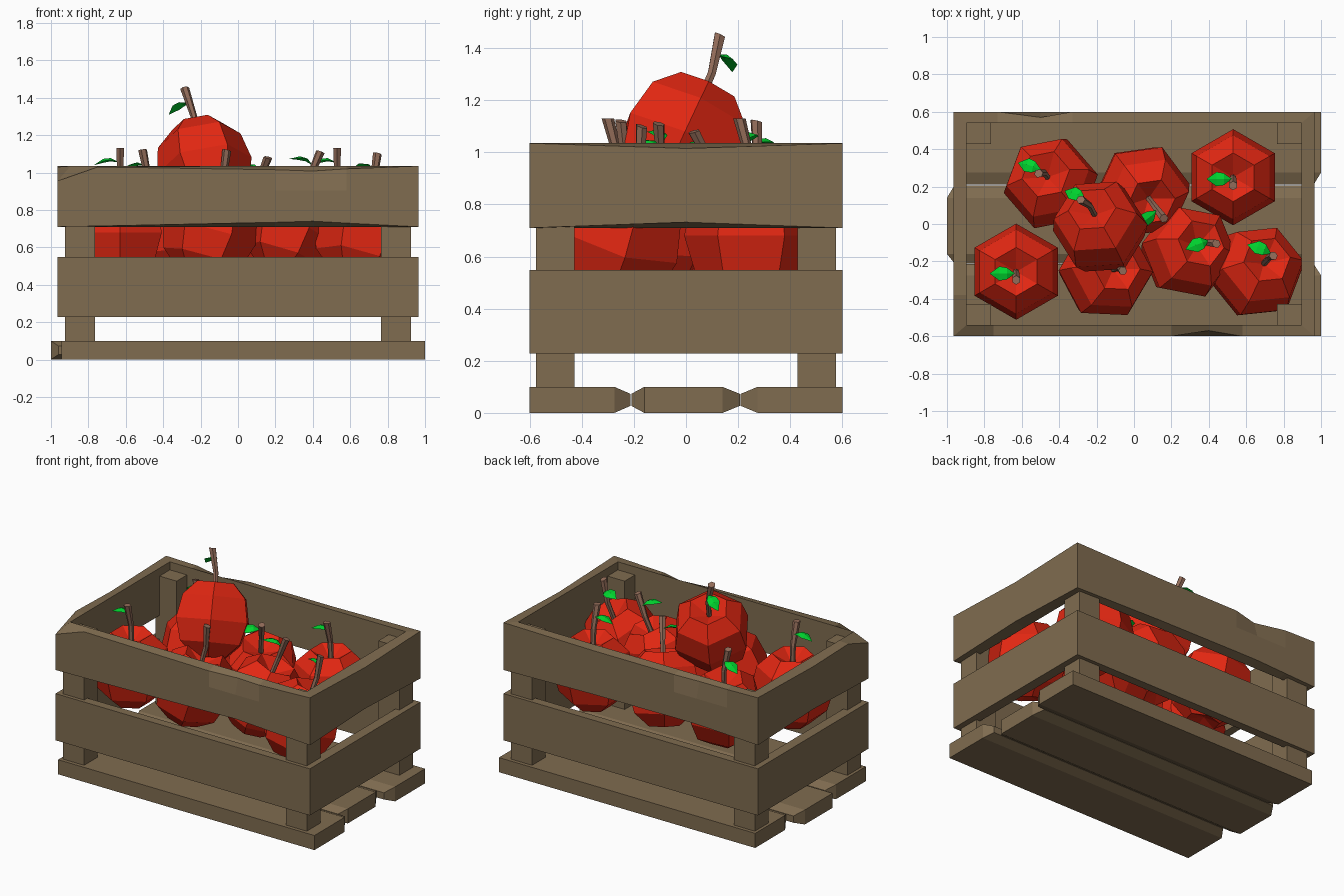
import bpy, bmesh, math
from mathutils import Vector, Matrix

if "Cube" in bpy.data.objects:
    bpy.data.objects.remove(bpy.data.objects["Cube"])


def material(name, rgb):
    m = bpy.data.materials.new(name)
    m.diffuse_color = (*rgb, 1)
    m.use_nodes = True
    m.node_tree.nodes["Principled BSDF"].inputs["Base Color"].default_value = m.diffuse_color
    return m


WOOD = material("crate wood", (0.215, 0.150, 0.080))
RED = material("apple red", (0.76, 0.020, 0.006))
BROWN = material("stem brown", (0.29, 0.150, 0.100))
GREEN = material("leaf green", (0.0, 0.66, 0.028))


def loft(bm, sections, mat=0, closed=False):
    """Skin a row of equal-sized point rings; cap the ends unless closed."""
    rings = [[bm.verts.new(p) for p in s] for s in sections]
    n = len(rings[0])
    faces = []
    for i in range(len(rings) if closed else len(rings) - 1):
        a, b = rings[i], rings[(i + 1) % len(rings)]
        for j in range(n):
            k = (j + 1) % n
            faces.append(bm.faces.new((a[j], a[k], b[k], b[j])))
    if not closed:
        faces += [bm.faces.new(rings[0]), bm.faces.new(rings[-1])]
    for f in faces:
        f.material_index = mat


def finish(bm, name, mats, matrix=None):
    bmesh.ops.remove_doubles(bm, verts=bm.verts, dist=0.0005)
    bmesh.ops.recalc_face_normals(bm, faces=bm.faces)
    if matrix:
        bm.transform(matrix)
    me = bpy.data.meshes.new(name)
    bm.to_mesh(me)
    bm.free()
    for m in mats:
        me.materials.append(m)
    ob = bpy.data.objects.new(name, me)
    bpy.context.collection.objects.link(ob)
    return ob


# Floor boards: (y, z inset, x inset) stations, bevelled where boards meet
def floor_board(name, x0, x1, stations):
    bm = bmesh.new()
    loft(bm, [[(x0 + e, y, t), (x1 - e, y, t), (x1 - e, y, 0.1 - t), (x0 + e, y, 0.1 - t)]
              for y, t, e in stations])
    finish(bm, name, [WOOD])


floor_board("front_floor_board", -0.945, 1.0, [(-0.6, 0, 0), (-0.275, 0, 0), (-0.213, 0.027, 0.04)])
floor_board("back_floor_board", -0.945, 1.0, [(0.6, 0, 0), (0.275, 0, 0), (0.21, 0.027, 0.04)])
floor_board("middle_floor_board", -1.0, 0.945,
            [(-0.21, 0.027, 0.04), (-0.16, 0, 0), (0.14, 0, 0), (0.207, 0.027, 0.04)])

# Corner posts
for sx, nx in ((-1, "left"), (1, "right")):
    for sy, ny in ((-1, "front"), (1, "back")):
        bm = bmesh.new()
        loft(bm, [[(sx * x, sy * y, z) for x, y in ((0.925, 0.575), (0.925, 0.428), (0.765, 0.428), (0.765, 0.575))]
                  for z in (0.1, 0.98)])
        finish(bm, f"{ny}_{nx}_post", [WOOD])


# Slat rings: (x, y, outer bottom z, outer top z, depth of dent at the top)
def slat_ring(name, points, zb, zt):
    bm = bmesh.new()
    sections = []
    for x, y, b, t, d in points:
        ix, iy = max(-0.895, min(0.895, x)), max(-0.54, min(0.54, y))
        oy = y * (1 - d / 0.6)
        sections.append([(x, y, b), (x, y, zt - 0.13), (x, oy, t), (ix, iy, zt), (ix, iy, zb)])
    loft(bm, sections, closed=True)
    finish(bm, name, [WOOD])


slat_ring("lower_slats", [(x, y, 0.228, 0.548, 0) for x, y in
                          ((-0.965, -0.6), (0.965, -0.6), (0.965, 0.6), (-0.965, 0.6))], 0.228, 0.548)
slat_ring("upper_slats", [
    (-0.965, -0.6, 0.71, 0.955, 0), (-0.75, -0.6, 0.714, 1.03, 0), (0.2, -0.6, 0.734, 1.015, 0),
    (0.4, -0.6, 0.74, 1.008, 0.03), (0.58, -0.6, 0.73, 1.02, 0), (0.965, -0.6, 0.71, 1.035, 0),
    (0.965, 0.0, 0.732, 1.015, 0), (0.965, 0.6, 0.71, 1.035, 0),
    (0.3, 0.6, 0.725, 1.025, 0), (-0.33, 0.6, 0.73, 1.025, 0), (-0.5, 0.6, 0.73, 1.012, 0.03),
    (-0.73, 0.6, 0.72, 1.03, 0), (-0.965, 0.6, 0.71, 1.035, 0),
    (-0.965, 0.0, 0.728, 1.02, 0), (-0.965, -0.38, 0.715, 1.03, 0)], 0.71, 1.035)


# Apples: six-sided body with a dimple, bent stem and one leaf
PROFILE = [(0.0001, 0.165), (0.13, 0.24), (0.225, 0.15), (0.257, 0.0),
           (0.215, -0.14), (0.11, -0.23), (0.0001, -0.2)]
STEM = [(0, 0.16, 0.016), (-0.006, 0.30, 0.018), (-0.045, 0.45, 0.024)]
LEAF = [(-0.01, 0.003, 0.375), (-0.05, 0.032, 0.388), (-0.09, 0.038, 0.382), (-0.14, 0.002, 0.36)]
TIP, LEAF_MID = Vector((0, -0.045, 0.45)), Vector((-0.085, -0.01, 0.375))


def ring(r, z, y=0, n=6):
    return [(r * math.cos(math.pi / 2 + 2 * math.pi * k / n),
             y + r * math.sin(math.pi / 2 + 2 * math.pi * k / n), z) for k in range(n)]


def frame(a, b):
    e1 = a.normalized()
    e2 = (b - e1 * b.dot(e1)).normalized()
    return Matrix((e1, e2, e1.cross(e2))).transposed()


def apple(name, x, y, tip, leaf):
    """Pose the apple so its stem tip and leaf land on the given points."""
    flat = math.hypot(tip[0] - x, tip[1] - y)
    c = Vector((x, y, tip[2] - math.sqrt(TIP.length_squared - flat ** 2)))
    rot = frame(Vector(tip) - c, Vector(leaf) - c) @ frame(TIP, LEAF_MID).transposed()
    bm = bmesh.new()
    loft(bm, [ring(r, z) for r, z in PROFILE], 0)
    loft(bm, [ring(r, z, sy) for sy, z, r in STEM], 1)
    loft(bm, [[(lx, -0.01 + w, z), (lx, -0.01, z + w * 0.3), (lx, -0.01 - w, z), (lx, -0.01, z - w * 0.25)]
              for lx, w, z in LEAF], 2)
    bmesh.ops.dissolve_degenerate(bm, dist=0.0005, edges=bm.edges)
    finish(bm, name, [RED, BROWN, GREEN], Matrix.Translation(c) @ rot.to_4x4())


APPLES = [
    (-0.63, -0.255, (-0.63, -0.30, 1.13), (-0.715, -0.265, 1.055)),
    (0.53, 0.25, (0.53, 0.205, 1.13), (0.445, 0.24, 1.055)),
    (-0.445, 0.215, (-0.51, 0.27, 1.12), (-0.565, 0.31, 1.03)),
    (0.045, 0.18, (0.16, 0.03, 1.08), (0.075, 0.04, 1.00)),
    (-0.155, -0.26, (-0.06, -0.25, 1.12), (-0.13, -0.19, 1.04)),
    (0.285, -0.15, (0.44, -0.105, 1.11), (0.335, -0.115, 1.06)),
    (0.655, -0.26, (0.745, -0.17, 1.10), (0.66, -0.12, 1.045)),
    (-0.18, -0.02, (-0.285, 0.13, 1.45), (-0.32, 0.155, 1.335)),
]
for i, a in enumerate(APPLES, 1):
    apple(f"apple_{i}", *a)
